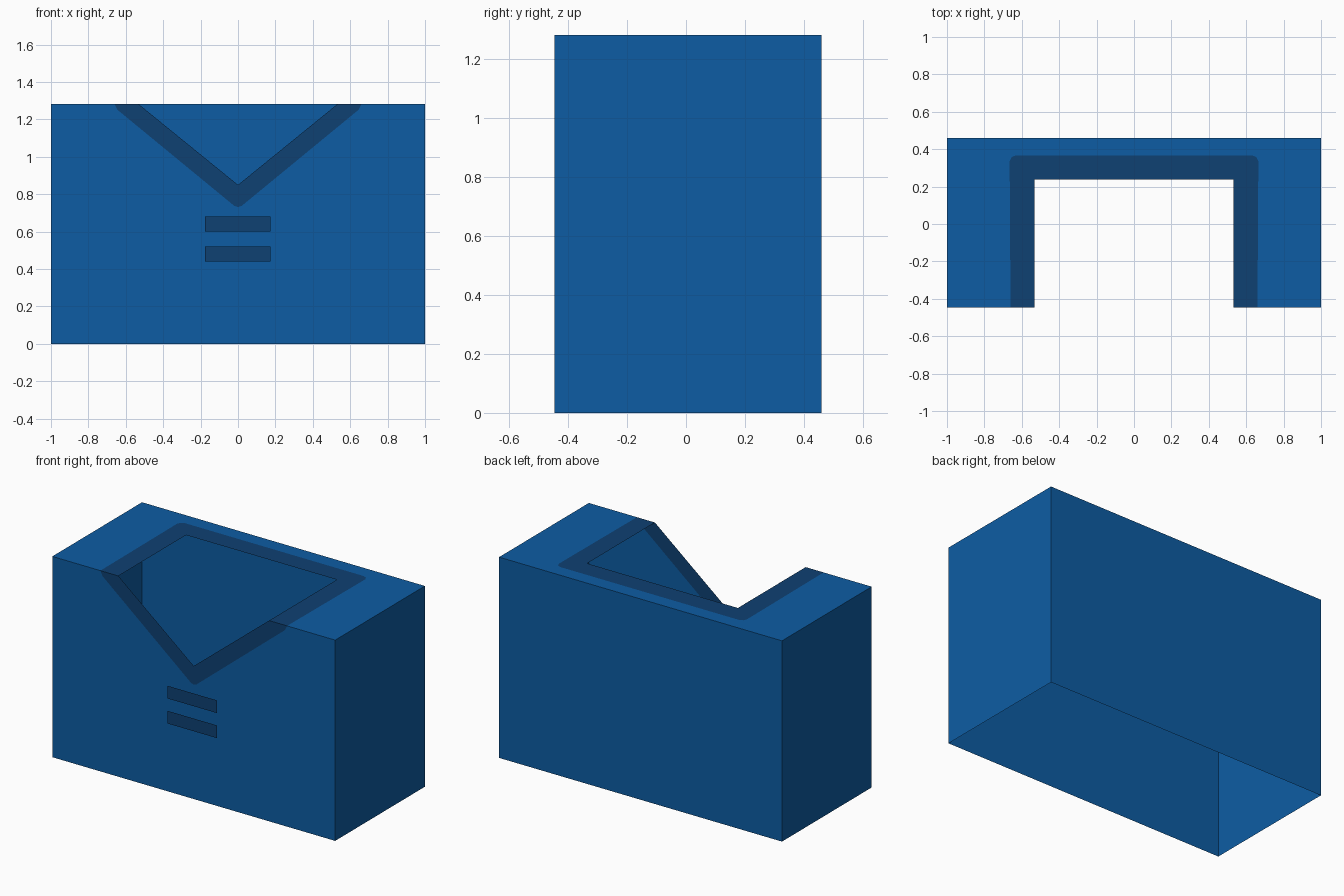
import bpy
import bmesh

if "Cube" in bpy.data.objects:
    bpy.data.objects.remove(bpy.data.objects["Cube"])

H = 1.283                # shirt height
YF, YB = -0.447, 0.459   # front and back planes
STRIPE_Y = -0.459        # stripes float just in front of the chest


def material(name, rgb):
    m = bpy.data.materials.new(name)
    m.diffuse_color = (*rgb, 1)
    m.use_nodes = True
    m.node_tree.nodes["Principled BSDF"].inputs["Base Color"].default_value = m.diffuse_color
    return m


blue = material("shirt blue", (0.004, 0.108, 0.37))
navy = material("trim navy", (0.0045, 0.052, 0.17))


def mirrored(half):
    """Right-hand path continued to the left, centre points not doubled."""
    return half + [(-x, v) for x, v in reversed(half) if x != 0]


def front(points, y=YF):
    return [(x, y, z) for x, z in points]


def top(points):
    return [(x, y, H) for x, y in points]


def build(name, faces, mats):
    """Sheet object from (points, material index) polygons."""
    bm = bmesh.new()
    for pts, index in faces:
        f = bm.faces.new([bm.verts.new(p) for p in pts])
        f.material_index = index
    bmesh.ops.remove_doubles(bm, verts=bm.verts, dist=0.0005)
    mesh = bpy.data.meshes.new(name)
    bm.to_mesh(mesh)
    bm.free()
    for m in mats:
        mesh.materials.append(m)
    obj = bpy.data.objects.new(name, mesh)
    bpy.context.collection.objects.link(obj)
    return obj


# Neckline paths, right to left
v_outer = mirrored([(0.66, H), (0.645, 1.252), (0.02, 0.738), (0, 0.731)])
v_inner = mirrored([(0.533, H), (0, 0.85)])
u_outer = mirrored([(0.66, YF), (0.665, 0.335), (0.655, 0.357), (0.632, 0.367)])
u_inner = mirrored([(0.533, YF), (0.533, 0.237)])

# Hollow torso: open at the bottom and at the neck
faces = [
    (front([(-1, 0), (1, 0), (1, H)] + v_outer + [(-1, H)]), 0),
    (front(v_outer + v_inner[::-1]), 1),
    (top([(1, YF), (1, YB), (-1, YB), (-1, YF)] + u_outer[::-1]), 0),
    (top(u_outer + u_inner[::-1]), 1),
    ([(1, YB, 0), (-1, YB, 0), (-1, YB, H), (1, YB, H)], 0),
    ([(1, YF, 0), (1, YB, 0), (1, YB, H), (1, YF, H)], 0),
    ([(-1, YB, 0), (-1, YF, 0), (-1, YF, H), (-1, YB, H)], 0),
]
build("shirt_torso", faces, [blue, navy])

# Two chest stripes
for name, z in (("upper_chest_stripe", 0.6), ("lower_chest_stripe", 0.44)):
    quad = [(-0.177, z), (0.173, z), (0.173, z + 0.081), (-0.177, z + 0.081)]
    build(name, [(front(quad, STRIPE_Y), 0)], [navy])
